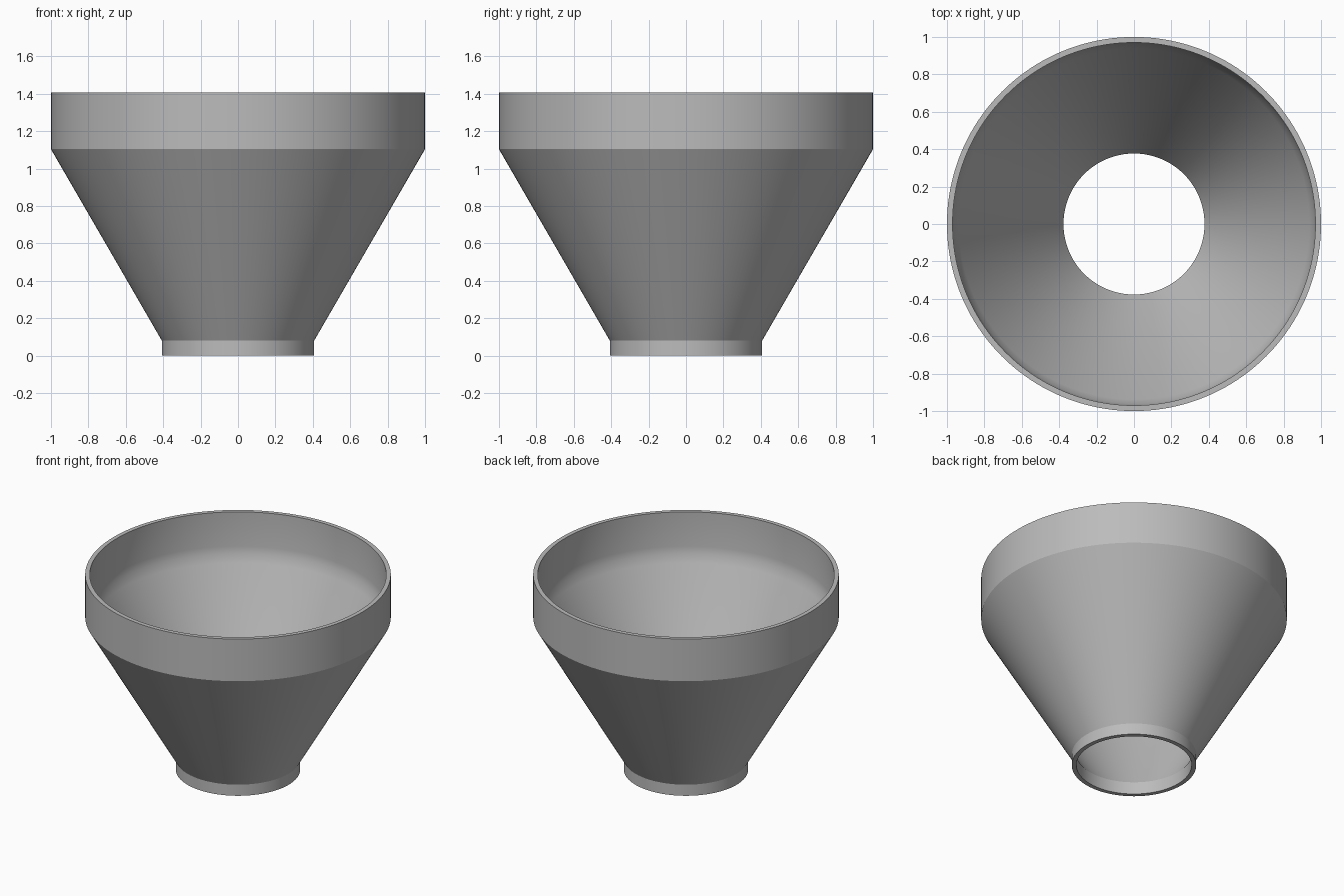
import bpy
import bmesh
import math

if "Cube" in bpy.data.objects:
    bpy.data.objects.remove(bpy.data.objects["Cube"], do_unlink=True)

# Plain grey finish
grey = bpy.data.materials.new("plain grey")
grey.use_nodes = True
colour = (0.5, 0.5, 0.5, 1)
grey.diffuse_color = colour
grey.node_tree.nodes["Principled BSDF"].inputs["Base Color"].default_value = colour


def lathe(name, profile, segments):
    """Spin a closed (radius, height) profile around z."""
    bm = bmesh.new()
    verts = [bm.verts.new((r, 0, z)) for r, z in profile]
    edges = [bm.edges.new((a, b)) for a, b in zip(verts, verts[1:] + verts[:1])]
    bmesh.ops.spin(bm, geom=verts + edges, cent=(0, 0, 0), axis=(0, 0, 1),
                   angle=math.tau, steps=segments, use_merge=True)
    bmesh.ops.remove_doubles(bm, verts=bm.verts, dist=1e-5)
    bmesh.ops.recalc_face_normals(bm, faces=bm.faces)
    mesh = bpy.data.meshes.new(name)
    bm.to_mesh(mesh)
    bm.free()
    mesh.materials.append(grey)
    obj = bpy.data.objects.new(name, mesh)
    bpy.context.collection.objects.link(obj)
    bpy.ops.object.select_all(action="DESELECT")
    bpy.context.view_layer.objects.active = obj
    obj.select_set(True)
    bpy.ops.object.shade_smooth_by_angle(angle=math.radians(25))
    return obj


# Outer wall from the spout up to the collar, then the bore back down
outer = [(0.407, 0), (0.407, 0.08), (1, 1.104), (1, 1.408)]
inner = [(0.97, 1.408), (0.97, 1.16), (0.962, 1.112), (0.938, 1.055),
         (0.377, 0.088), (0.377, 0)]
lathe("funnel_body", outer + inner, 160)
